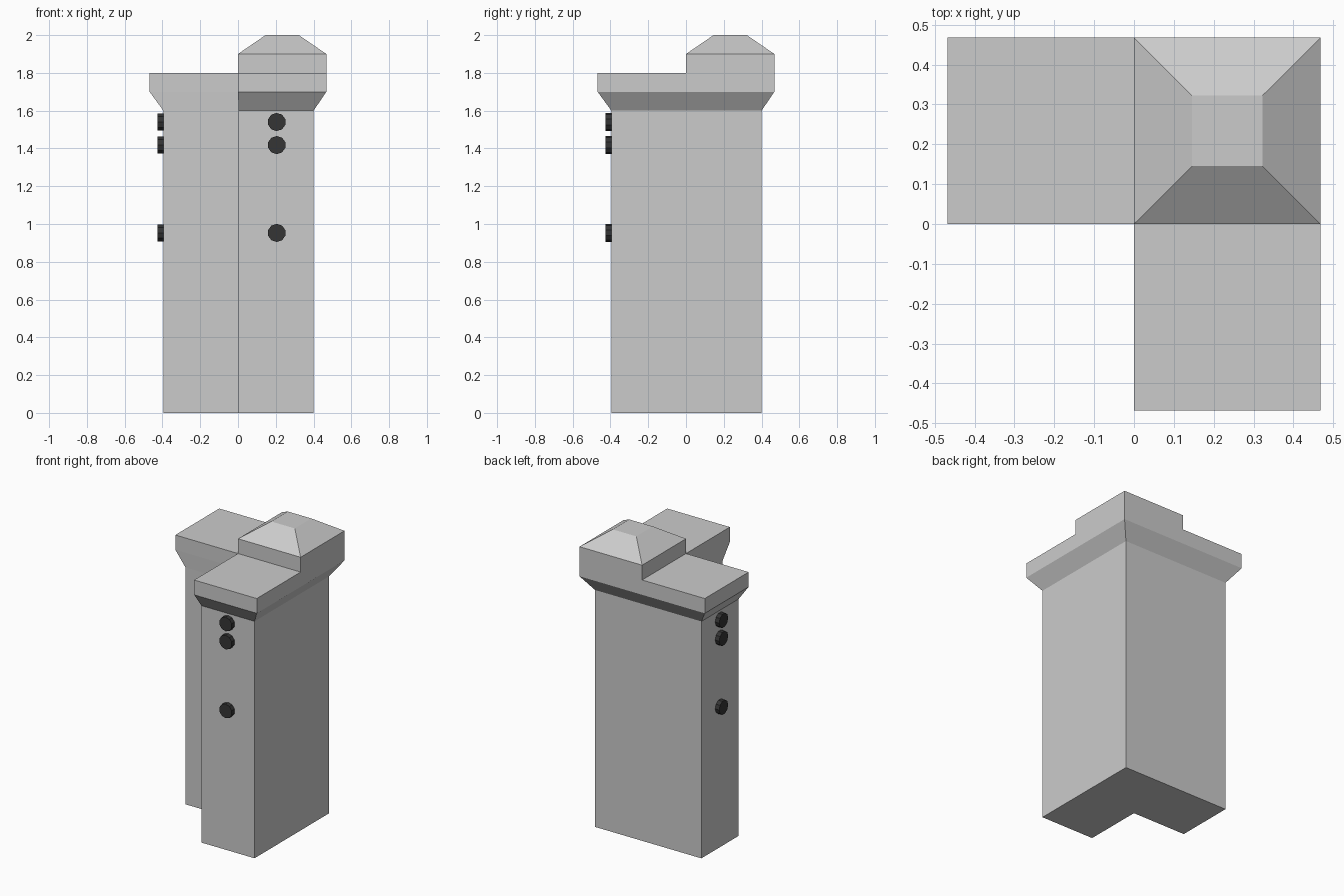
import bpy, bmesh
from math import radians
from mathutils import Matrix

cube = bpy.data.objects.get("Cube")
if cube:
    bpy.data.objects.remove(cube, do_unlink=True)


def material(name, value):
    mat = bpy.data.materials.new(name)
    mat.use_nodes = True
    colour = (value, value, value, 1)
    mat.diffuse_color = colour
    mat.node_tree.nodes["Principled BSDF"].inputs["Base Color"].default_value = colour
    return mat


stone = material("light grey stone", 0.6)
dark = material("charcoal", 0.035)


def add_object(name, bm, mat):
    bmesh.ops.recalc_face_normals(bm, faces=bm.faces)
    mesh = bpy.data.meshes.new(name)
    bm.to_mesh(mesh)
    bm.free()
    mesh.materials.append(mat)
    obj = bpy.data.objects.new(name, mesh)
    bpy.context.collection.objects.link(obj)
    return obj


def loft(name, sections, mat, bottom=True):
    """Join stacked outlines, given as (points, height), into a solid."""
    bm = bmesh.new()
    rings = [[bm.verts.new((x, y, z)) for x, y in pts] for pts, z in sections]
    for low, high in zip(rings, rings[1:]):
        for i in range(len(low)):
            j = (i + 1) % len(low)
            bm.faces.new((low[i], low[j], high[j], high[i]))
    bm.faces.new(rings[-1])
    if bottom:
        bm.faces.new(rings[0])
    return add_object(name, bm, mat)


def l_shape(near, inner, far):
    return [(inner, near), (far, near), (far, far),
            (near, far), (near, inner), (inner, inner)]


def square(a, b):
    return [(a, a), (b, a), (b, b), (a, b)]


# L-shaped tower with a flared parapet
shaft = l_shape(-0.395, 0.003, 0.4)
parapet = l_shape(-0.468, 0, 0.468)
loft("tower", [(shaft, 0), (shaft, 1.6), (parapet, 1.7), (parapet, 1.8)], stone)

# Raised corner block with a truncated pyramid roof
block = square(0, 0.468)
loft("corner_turret", [(block, 1.8), (block, 1.9), (square(0.146, 0.322), 2)],
     stone, bottom=False)

# Round studs on the end wall of each wing
turns = {"front": Matrix.Rotation(radians(90), 4, "X"),
         "right": Matrix.Rotation(radians(90), 4, "Y")}
for side, turn in turns.items():
    for label, z in (("upper", 1.54), ("middle", 1.418), ("lower", 0.953)):
        place = (0.205, -0.408, z) if side == "front" else (-0.408, 0.205, z)
        bm = bmesh.new()
        bmesh.ops.create_cone(bm, cap_ends=True, segments=10, radius1=0.048,
                              radius2=0.048, depth=0.034,
                              matrix=Matrix.Translation(place) @ turn)
        add_object(f"{side}_{label}_stud", bm, dark)
